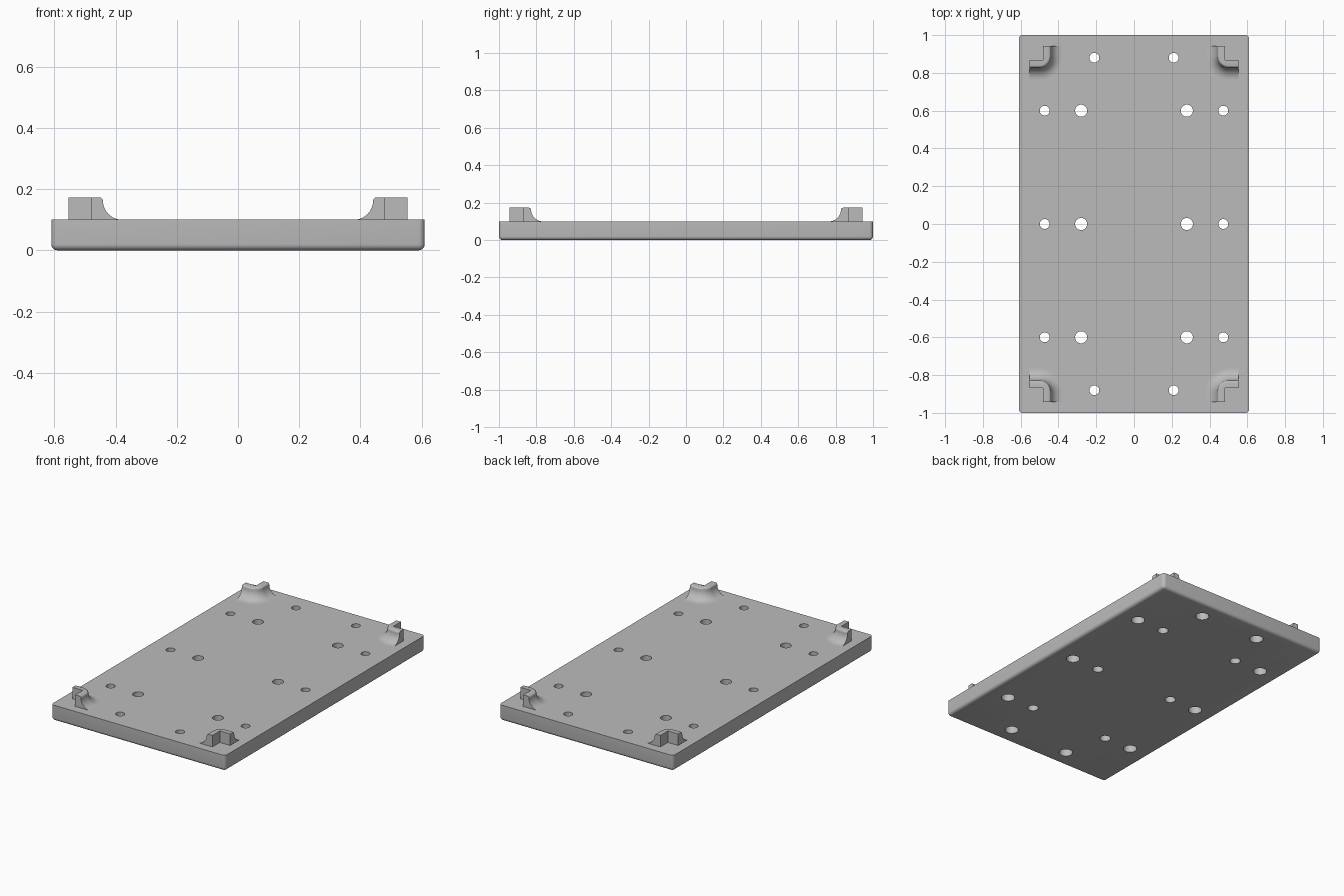
import bpy, bmesh
from math import sin, cos, pi, radians
from mathutils import Vector, Matrix

cube = bpy.data.objects.get("Cube")
if cube:
    bpy.data.objects.remove(cube, do_unlink=True)

TOP = 0.10
RIM = 0.173

grey = bpy.data.materials.new("light grey")
grey.use_nodes = True
colour = (0.5, 0.5, 0.5, 1)
grey.diffuse_color = colour
grey.node_tree.nodes["Principled BSDF"].inputs["Base Color"].default_value = colour


def add_object(name, bm):
    bmesh.ops.recalc_face_normals(bm, faces=bm.faces)
    mesh = bpy.data.meshes.new(name)
    bm.to_mesh(mesh)
    bm.free()
    mesh.materials.append(grey)
    obj = bpy.data.objects.new(name, mesh)
    bpy.context.collection.objects.link(obj)
    return obj


def smooth(obj):
    bpy.ops.object.select_all(action='DESELECT')
    obj.select_set(True)
    bpy.context.view_layer.objects.active = obj
    bpy.ops.object.shade_smooth_by_angle(angle=radians(32))


# Plate with rounded bottom and upright edges, sharp top edge
bm = bmesh.new()
bmesh.ops.create_cube(bm, size=1, matrix=Matrix.Translation((0, 0, TOP / 2))
                      @ Matrix.Diagonal((1.22, 2, TOP, 1)))
edges = [e for e in bm.edges if any(v.co.z < 0.01 for v in e.verts)]
bmesh.ops.bevel(bm, geom=edges, offset=0.02, segments=5, profile=0.5, affect='EDGES')
plate = add_object("base_plate", bm)


# Screw holes: plain ones, and small ones with a wide recess underneath
def drill(name, holes, radius, bottom, top):
    bm = bmesh.new()
    for x, y in holes:
        bmesh.ops.create_cone(bm, cap_ends=True, segments=32, radius1=radius, radius2=radius,
                              depth=top - bottom,
                              matrix=Matrix.Translation((x, y, (top + bottom) / 2)))
    cutter = add_object(name, bm)
    cutter.hide_render = True
    mod = plate.modifiers.new(name, 'BOOLEAN')
    mod.operation = 'DIFFERENCE'
    mod.solver = 'EXACT'
    mod.object = cutter
    bpy.context.view_layer.objects.active = plate
    bpy.ops.object.modifier_apply(modifier=name)
    bpy.data.objects.remove(cutter, do_unlink=True)


rows = (-0.6, 0, 0.6)
wide_holes = [(s * 0.28, y) for s in (-1, 1) for y in rows]
screw_holes = [(s * 0.473, y) for s in (-1, 1) for y in rows]
screw_holes += [(s * 0.21, t * 0.88) for s in (-1, 1) for t in (-1, 1)]
drill("wide_hole_cutter", wide_holes, 0.032, -0.1, 0.2)
drill("screw_hole_cutter", screw_holes, 0.026, -0.1, 0.2)
drill("recess_cutter", screw_holes, 0.04, -0.1, 0.045)
smooth(plate)


# Corner bracket: L-shaped wall with a rounded outer bend and a flared skirt
IN_X, IN_Y, END_X, END_Y = 0.481, 0.868, 0.553, 0.943
WALL, BEND, FLARE, EASE = 0.04, 0.06, 0.062, 0.012


def bracket(name, sx, sy):
    cx, cy = IN_X - WALL + BEND, IN_Y - WALL + BEND
    # Stations along the outer wall: position and outward direction
    stations = [(Vector((END_X, cy - BEND)), Vector((0, -1)))]
    for i in range(13):
        a = -pi / 2 - i / 12 * pi / 2
        n = Vector((cos(a), sin(a)))
        stations.append((Vector((cx, cy)) + n * BEND, n))
    stations.append((Vector((cx - BEND, END_Y)), Vector((-1, 0))))
    # Section: eased top edge, then the concave flare down to the plate
    section = [(EASE * (sin(a) - 1), RIM - EASE * (1 - cos(a)))
               for a in (i * pi / 8 for i in range(5))]
    section += [(FLARE * (1 - cos(a)), TOP + FLARE * (1 - sin(a)))
                for a in (i * pi / 20 for i in range(11))]
    section.append((FLARE, TOP - 0.006))
    bm = bmesh.new()
    rings = []
    for p, n in stations:
        inner = (max(p.x, IN_X), max(p.y, IN_Y))
        pts = [(*inner, TOP - 0.006), (*inner, RIM)]
        pts += [(p.x + n.x * d, p.y + n.y * d, z) for d, z in section]
        rings.append([bm.verts.new((x * sx, y * sy, z)) for x, y, z in pts])
    for a, b in zip(rings, rings[1:]):
        for j in range(len(a)):
            k = (j + 1) % len(a)
            bm.faces.new((a[j], a[k], b[k], b[j]))
    bm.faces.new(rings[0])
    bm.faces.new(rings[-1])
    bmesh.ops.remove_doubles(bm, verts=bm.verts, dist=0.0001)
    smooth(add_object(name, bm))


for side, sx in (("left", 1), ("right", -1)):
    for end, sy in (("front", -1), ("back", 1)):
        bracket(f"{end}_{side}_corner_bracket", sx, sy)
